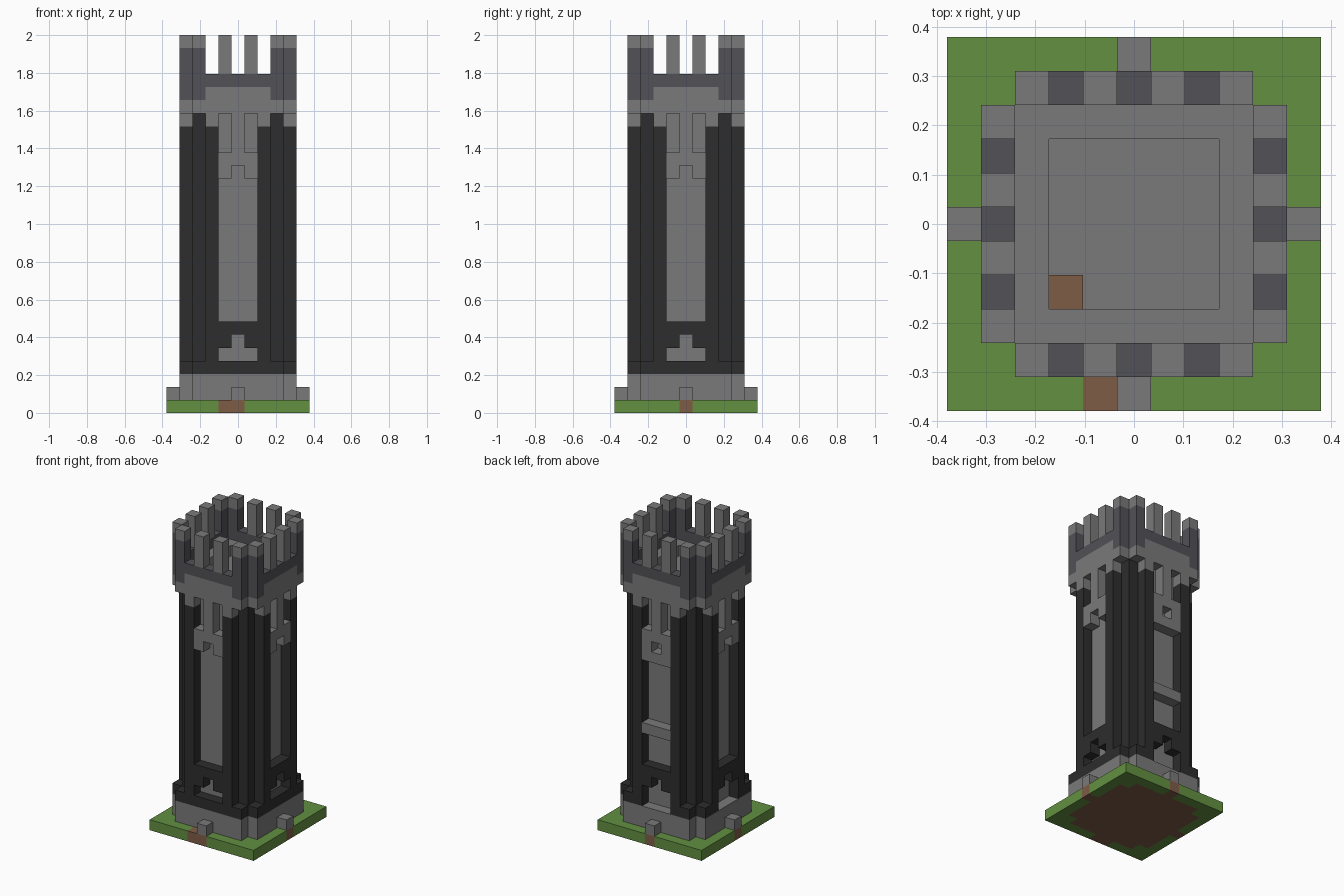
import bpy, bmesh
from mathutils import Matrix, Vector
from math import pi

if "Cube" in bpy.data.objects:
    bpy.data.objects.remove(bpy.data.objects["Cube"], do_unlink=True)

U = 2 / 29  # edge of one block


def material(name, rgb):
    colour = [((c / 255 + 0.055) / 1.055) ** 2.4 for c in rgb] + [1]
    m = bpy.data.materials.new(name)
    m.use_nodes = True
    m.diffuse_color = colour
    m.node_tree.nodes["Principled BSDF"].inputs["Base Color"].default_value = colour
    return m


stone = material("grey stone", (122, 122, 122))
dark = material("charcoal stone", (45, 45, 45))
slate = material("slate", (82, 81, 87))
grass = material("grass green", (98, 144, 65))
earth = material("earth brown", (126, 92, 70))

FRONT, RIGHT, BACK, LEFT = range(4)
ALL = (FRONT, RIGHT, BACK, LEFT)


def finish(name, bm, mats):
    me = bpy.data.meshes.new(name)
    bm.to_mesh(me)
    bm.free()
    for m in mats:
        me.materials.append(m)
    ob = bpy.data.objects.new(name, me)
    bpy.context.scene.collection.objects.link(ob)
    return ob


def add_box(bm, x, y, z, turn=0):
    size = Vector((x[1] - x[0], y[1] - y[0], z[1] - z[0]))
    mid = Vector((x[0] + x[1], y[0] + y[1], z[0] + z[1])) / 2
    mat = (Matrix.Rotation(turn * pi / 2, 4, 'Z')
           @ Matrix.Translation(mid * U) @ Matrix.Diagonal((*(size * U), 1)))
    bmesh.ops.create_cube(bm, size=1, matrix=mat)


def blocks(name, mat, boxes):
    bm = bmesh.new()
    for b in boxes:
        add_box(bm, *b)
    return finish(name, bm, [mat])


SHELL = (-4.5, -3.5)  # outermost layer of blocks on the front


def sides(name, mat, spans, z, turns=ALL, depth=SHELL):
    """Repeat blocks on the chosen sides."""
    return blocks(name, mat, [(s, depth, z, t) for t in turns for s in spans])


def pair(a, b):
    return [(-b, -a), (a, b)]


# Ground slab with earth patches
bm = bmesh.new()
add_box(bm, (-5.5, 5.5), (-5.5, 5.5), (0, 1))
for axis in (Vector((1, 0, 0)), Vector((0, 1, 0))):
    for i in range(10):
        bmesh.ops.bisect_plane(bm, geom=bm.verts[:] + bm.edges[:] + bm.faces[:],
                               plane_co=axis * (i - 4.5) * U, plane_no=axis)
bm.normal_update()
for f in bm.faces:
    c = f.calc_center_median() / U
    a, b = sorted((abs(c.x), abs(c.y)))
    path = -1.5 < c.x < -0.5 and c.y < -4.5
    under = f.normal.z < -0.5 and b < 4.5 and a < 4.5 and not (a > 3.5 and b > 3.5)
    edge = f.normal.z < 0.5 and a < 0.5 and b > 4.5
    f.material_index = int(path or under or edge)
finish("ground", bm, [grass, earth])

# Stepped plinth
blocks("plinth_core", stone, [((-3.5, 3.5), (-3.5, 3.5), (1, 3))])
sides("plinth_sides", stone, [(-3.5, 3.5)], (1, 3))
sides("plinth_stubs", stone, [(-0.5, 0.5)], (1, 2), depth=(-5.5, -4.5))
sides("dark_course", dark, [(-3.5, 3.5)], (3, 4), (FRONT, RIGHT))
sides("dark_course_split", dark, pair(1.5, 3.5), (3, 4), (BACK, LEFT))

# Shaft: pale inner cross, dark corner columns and pilasters
blocks("inner_wall", stone, [((-1.5, 1.5), (-3.5, 3.5), (3, 23)),
                             ((-3.5, 3.5), (-1.5, 1.5), (3, 23))])
blocks("corner_columns", dark, [((1.5, 3.5), (1.5, 3.5), (3, 23), t) for t in ALL])
sides("pilasters", dark, pair(1.5, 2.5), (4, 22))
sides("pilaster_corbels", stone, pair(1.5, 2.5), (22, 23))

# Low doorway surround
sides("door_shoulders", dark, pair(0.5, 1.5), (5, 6))
sides("door_lintels", dark, [(-1.5, 1.5)], (6, 7))

# Upper windows
sides("window_jambs", stone, pair(0.5, 1.5), (18, 19))
sides("window_heads", stone, [(-1.5, 1.5)], (19, 20))
sides("window_columns", stone, [(-0.5, 0.5)], (20, 23))
sides("back_window_sill", stone, [(-1.5, 1.5)], (17, 18), (BACK,))
sides("back_bar", stone, [(-1.5, 1.5)], (10, 11), (BACK,))

# Overhanging parapet
sides("parapet_base", stone, [(-3.5, 3.5)], (23, 24))
sides("parapet_wall", stone, [(-2.5, 2.5)], (24, 25))
sides("parapet_rim", slate, [(-2.5, 2.5)], (25, 26))
sides("corner_merlons", slate, pair(2.5, 3.5), (24, 28))
sides("corner_merlon_caps", stone, pair(2.5, 3.5), (28, 29))
sides("middle_merlons", stone, pair(0.5, 1.5), (26, 29))

# Roof deck with raised walkway and hatch
blocks("roof_deck", stone, [((-3.5, 3.5), (-3.5, 3.5), (23, 24))])
sides("walkway", stone, [(-3.5, 2.5)], (24, 25), depth=(-3.5, -2.5))
blocks("hatch", earth, [((-2.5, -1.5), (-2.5, -1.5), (24, 24.1))])
